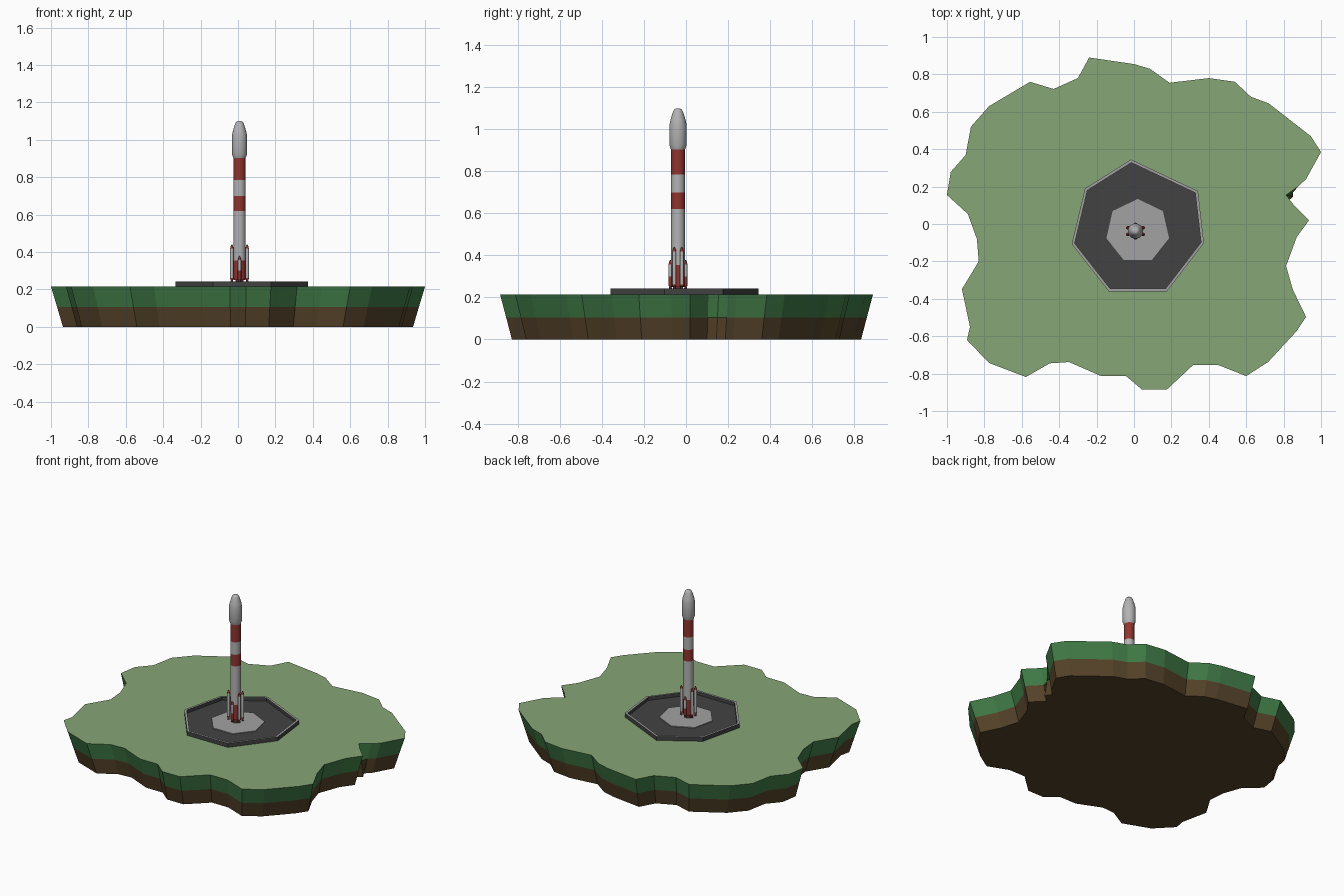
import bpy, bmesh
from math import cos, sin, pi

if "Cube" in bpy.data.objects:
    bpy.data.objects.remove(bpy.data.objects["Cube"])


def material(name, r, g, b):
    m = bpy.data.materials.new(name)
    m.diffuse_color = (r, g, b, 1)
    m.use_nodes = True
    m.node_tree.nodes["Principled BSDF"].inputs["Base Color"].default_value = m.diffuse_color
    return m


GRASS = material("grass", 0.24, 0.38, 0.18)
TURF = material("turf", 0.05, 0.19, 0.06)
SOIL = material("soil", 0.09, 0.055, 0.022)
ASPHALT = material("asphalt", 0.055, 0.055, 0.055)
CONCRETE = material("concrete", 0.36, 0.36, 0.36)
WHITE = material("white_paint", 0.45, 0.45, 0.45)
RED = material("red_paint", 0.28, 0.035, 0.03)
DARK = material("nozzle_metal", 0.1, 0.03, 0.03)


def loft(name, rings, mats, smooth=False, caps=(True, True)):
    """Bridge equal-length rings; mats holds one material per band, then bottom and top caps."""
    bm = bmesh.new()
    used = list(dict.fromkeys(mats))
    vs = [[bm.verts.new(p) for p in ring] for ring in rings]
    n = len(vs[0])
    for k in range(len(vs) - 1):
        for i in range(n):
            j = (i + 1) % n
            f = bm.faces.new((vs[k][i], vs[k][j], vs[k + 1][j], vs[k + 1][i]))
            f.material_index = used.index(mats[k])
    if caps[0]:
        bm.faces.new(vs[0][::-1]).material_index = used.index(mats[-2])
    if caps[1]:
        bm.faces.new(vs[-1]).material_index = used.index(mats[-1])
    me = bpy.data.meshes.new(name)
    bm.to_mesh(me)
    bm.free()
    for m in used:
        me.materials.append(m)
    ob = bpy.data.objects.new(name, me)
    bpy.context.collection.objects.link(ob)
    if smooth:
        bpy.ops.object.select_all(action='DESELECT')
        ob.select_set(True)
        bpy.context.view_layer.objects.active = ob
        bpy.ops.object.shade_smooth_by_angle(angle=0.6)
    return ob


def lathe(name, x, y, profile, mats, sides=20):
    """Revolve (radius, z) pairs about a vertical axis."""
    rings = [[(x + r * cos(2 * pi * i / sides), y + r * sin(2 * pi * i / sides), z)
              for i in range(sides)] for r, z in profile]
    return loft(name, rings, mats + [mats[0], mats[-1]], smooth=True)


# Island: irregular coastline, tapering downwards
coast = [(-.24, .89), (-.30, .78), (-.43, .722), (-.556, .76), (-.775, .63), (-.872, .52),
         (-.9, .369), (-.98, .278), (-1, .155), (-.888, .053), (-.84, -.08), (-.83, -.2),
         (-.92, -.348), (-.877, -.55), (-.893, -.62), (-.775, -.743), (-.578, -.818),
         (-.45, -.745), (-.348, -.738), (-.176, -.813), (-.043, -.813), (.043, -.885),
         (.176, -.885), (.316, -.754), (.45, -.754), (.6, -.813), (.717, -.738), (.87, -.572),
         (.92, -.497), (.85, -.353), (.813, -.225), (.87, -.07), (.936, .02), (.85, .107),
         (.813, .155), (.877, .2), (.92, .24), (1, .385), (.945, .47), (.72, .645),
         (.625, .68), (.54, .76), (.4, .78), (.19, .755), (.085, .83), (0, .855)]


def coast_ring(s, z):
    # the inlet on the right keeps its foot further out
    return [((x if (x, y) != (.813, .155) else .813 + (1 - s) * 1.5) * s, y * s, z)
            for x, y in coast]


loft("island", [coast_ring(.936, 0), coast_ring(.967, .105), coast_ring(1, .215)],
     [SOIL, TURF, SOIL, GRASS])

# Launch pad: seven-sided tray with a raised rim
corners = [(-.016, .345), (-.262, .19), (-.333, -.107), (-.135, -.36),
           (.176, -.36), (.374, -.102), (.342, .176)]


def pad_ring(s, z):
    return [(.02 + (x - .02) * s, -.03 + (y + .03) * s, z) for x, y in corners]


loft("launch_pad", [pad_ring(1, .21), pad_ring(1, .243), pad_ring(.955, .243), pad_ring(.955, .22)],
     [ASPHALT, CONCRETE, ASPHALT, ASPHALT, ASPHALT])


def heptagon(r, z):
    return [(.02 + r * cos(pi / 2 + 2 * pi * i / 7), -.038 + r * sin(pi / 2 + 2 * pi * i / 7), z)
            for i in range(7)]


loft("pad_centre", [heptagon(.172, .215), heptagon(.172, .225)], [CONCRETE] * 3)

# Rocket core with striped body and bulbous nose fairing
X, Y = .008, -.038
lathe("rocket_body", X, Y,
      [(.022, .225), (.02, .25), (.033, .25), (.033, .355), (.033, .62), (.033, .70), (.033, .785),
       (.033, .905)],
      [DARK, DARK, RED, WHITE, RED, WHITE, RED], 24)
lathe("nose_fairing", X, Y,
      [(.033, .903), (.041, .925), (.041, 1.02), (.036, 1.045), (.024, 1.083), (.019, 1.093),
       (.011, 1.099), (.003, 1.1)], [WHITE] * 7, 24)


# Strap-on boosters: four tall at the sides, two short at front and back
def booster(name, dx, dy, top, band):
    r = .0095
    lathe(name, X + dx, Y + dy,
          [(.008, .238), (.005, .252), (r, .254), (r, band), (r, top - .022), (.006, top - .008),
           (.0015, top)],
          [DARK, DARK, RED, WHITE, RED, RED], 12)


for sx in (-1, 1):
    for sy in (-1, 1):
        booster("tall_booster", sx * .041, sy * .018, .44, .262)
for sy in (-1, 1):
    booster("short_booster", 0, sy * .036, .378, .30)
